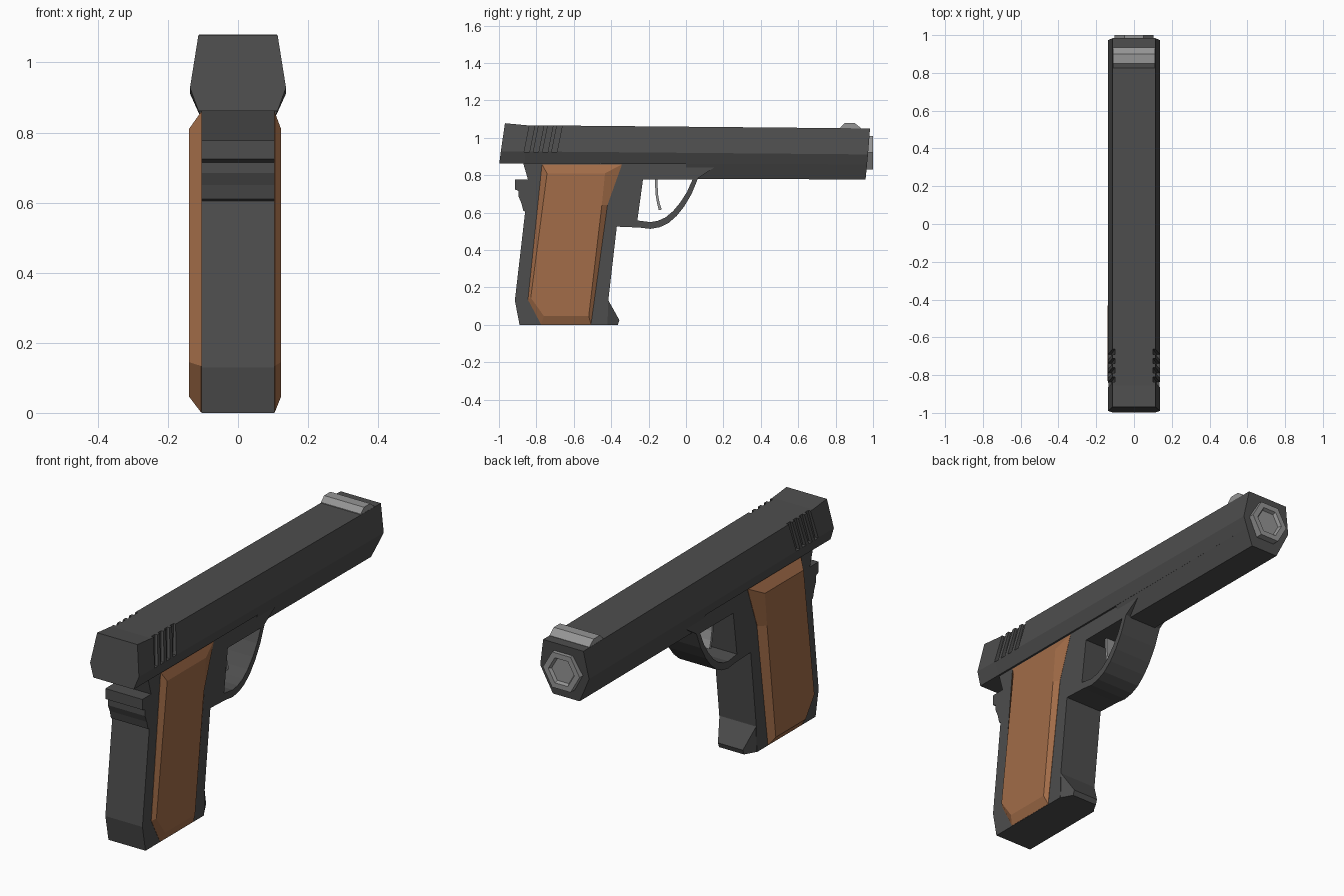
import bpy, bmesh, math

if "Cube" in bpy.data.objects:
    bpy.data.objects.remove(bpy.data.objects["Cube"])


def material(name, rgb):
    m = bpy.data.materials.new(name)
    m.diffuse_color = (*rgb, 1)
    m.use_nodes = True
    m.node_tree.nodes["Principled BSDF"].inputs["Base Color"].default_value = m.diffuse_color
    return m


DARK = material("dark_metal", (0.075, 0.075, 0.075))
STEEL = material("steel", (0.3, 0.3, 0.3))
WOOD = material("wood", (0.36, 0.15, 0.065))


def loft(name, loops, mat):
    """Skin matching loops of 3D points and cap both ends."""
    bm = bmesh.new()
    rings = [[bm.verts.new(p) for p in loop] for loop in loops]
    n = len(rings[0])
    for a, b in zip(rings, rings[1:]):
        for i in range(n):
            j = (i + 1) % n
            bm.faces.new((a[i], a[j], b[j], b[i]))
    bm.faces.new(rings[0])
    bm.faces.new(rings[-1])
    bmesh.ops.recalc_face_normals(bm, faces=bm.faces)
    me = bpy.data.meshes.new(name)
    bm.to_mesh(me)
    bm.free()
    me.materials.append(mat)
    ob = bpy.data.objects.new(name, me)
    bpy.context.collection.objects.link(ob)
    return ob


def prism(name, profile, half_width, mat):
    """Extrude a (y, z) side profile across x."""
    return loft(name, [[(x, y, z) for y, z in profile] for x in (-half_width, half_width)], mat)


def cut(target, cutter):
    mod = target.modifiers.new("cut", "BOOLEAN")
    mod.operation, mod.solver, mod.object = "DIFFERENCE", "EXACT", cutter
    bpy.context.view_layer.objects.active = target
    bpy.ops.object.modifier_apply(modifier=mod.name)
    bpy.data.objects.remove(cutter)


def section(levels):
    """Mirrored cross-section from (half width, y, z) levels, top to bottom."""
    return [(w, y, z) for w, y, z in levels] + [(-w, y, z) for w, y, z in reversed(levels)]


# Slide with slanted ends
slide = loft("slide", [
    section([(0.113, -0.968, 1.078), (0.137, -0.99, 0.928), (0.113, -0.998, 0.862)]),
    section([(0.113, -0.855, 1.067), (0.137, -0.86, 0.927), (0.113, -0.86, 0.862)]),
    section([(0.113, 0.984, 1.05), (0.137, 0.973, 0.911), (0.113, 0.968, 0.858)]),
], DARK)

# Slanted grip serrations on both sides of the slide
for i in range(4):
    y = -0.83 + 0.049 * i
    for s in (-1, 1):
        low = [(s * 0.119, y - 0.035), (s * 0.2, y - 0.035), (s * 0.2, y - 0.007), (s * 0.119, y - 0.007)]
        top = [(s * 0.096, y), (s * 0.2, y), (s * 0.2, y + 0.028), (s * 0.096, y + 0.028)]
        cut(slide, loft("serration_cutter",
                        [[(*p, 0.925) for p in low], [(*p, 1.1) for p in top]], DARK))

# Lower front of the slide, continuing its undercut sides
loft("dust_cover", [
    section([(0.113, 0.0, 0.862), (0.076, 0.0, 0.781)]),
    section([(0.113, 0.968, 0.858), (0.075, 0.96, 0.777)]),
], DARK)

# Frame with grip, stepped rear spur and trigger guard
frame = prism("frame", [
    (-0.875, 0.88), (-0.845, 0.777), (-0.915, 0.777), (-0.915, 0.724), (-0.895, 0.715),
    (-0.895, 0.685), (-0.88, 0.65), (-0.87, 0.61), (-0.86, 0.605), (-0.915, 0.13),
    (-0.89, 0), (-0.42, 0), (-0.415, 0.134), (-0.37, 0.525), (-0.25, 0.52),
    (-0.19, 0.513), (-0.14, 0.522), (-0.095, 0.543), (-0.05, 0.582), (-0.01, 0.632),
    (0.03, 0.7), (0.065, 0.785), (0.18, 0.86), (0.18, 0.88),
], 0.104, DARK)
cut(frame, prism("guard_cutter", [
    (-0.23, 0.777), (-0.26, 0.558), (-0.19, 0.549), (-0.15, 0.556), (-0.11, 0.574),
    (-0.07, 0.607), (-0.03, 0.655), (0.005, 0.71), (0.035, 0.777),
], 0.3, DARK))

# Flared lip at the foot of the grip
loft("grip_lip", [
    section([(0.104, -0.417, 0.134), (0.104, -0.425, 0)]),
    section([(0.07, -0.356, 0.025), (0.07, -0.365, 0)]),
], DARK)

# Bevelled wooden grip panels
outer = [(-0.77, 0.858), (-0.342, 0.858), (-0.42, 0.64), (-0.508, 0.002), (-0.775, 0.002), (-0.845, 0.134)]
inner = [(-0.743, 0.81), (-0.433, 0.81), (-0.45, 0.64), (-0.52, 0.047), (-0.76, 0.047), (-0.83, 0.145)]
for name, x0, x1 in (("left_grip_panel", -0.106, -0.14), ("right_grip_panel", 0.105, 0.123)):
    side = math.copysign(0.09, x0)
    loft(name, [[(x, y, z) for y, z in pts] for x, pts in ((side, outer), (x0, outer), (x1, inner))], WOOD)

# Curved trigger
prism("trigger", [
    (-0.167, 0.79), (-0.163, 0.70), (-0.155, 0.65), (-0.145, 0.612),
    (-0.13, 0.616), (-0.142, 0.655), (-0.15, 0.70), (-0.153, 0.79),
], 0.04, STEEL)

# Front sight
prism("front_sight", [(0.825, 1.04), (0.825, 1.055), (0.85, 1.08), (0.9, 1.08), (0.935, 1.052), (0.935, 1.04)],
      0.112, STEEL)


# Hexagonal muzzle with a shallow recess
def hexagon(r, y):
    return [(r * math.cos(i * math.pi / 3), y, 0.92 + r * math.sin(i * math.pi / 3)) for i in range(6)]


loft("muzzle", [hexagon(0.103, 0.94), hexagon(0.103, 1.0), hexagon(0.073, 1.0), hexagon(0.064, 0.985)], STEEL)
